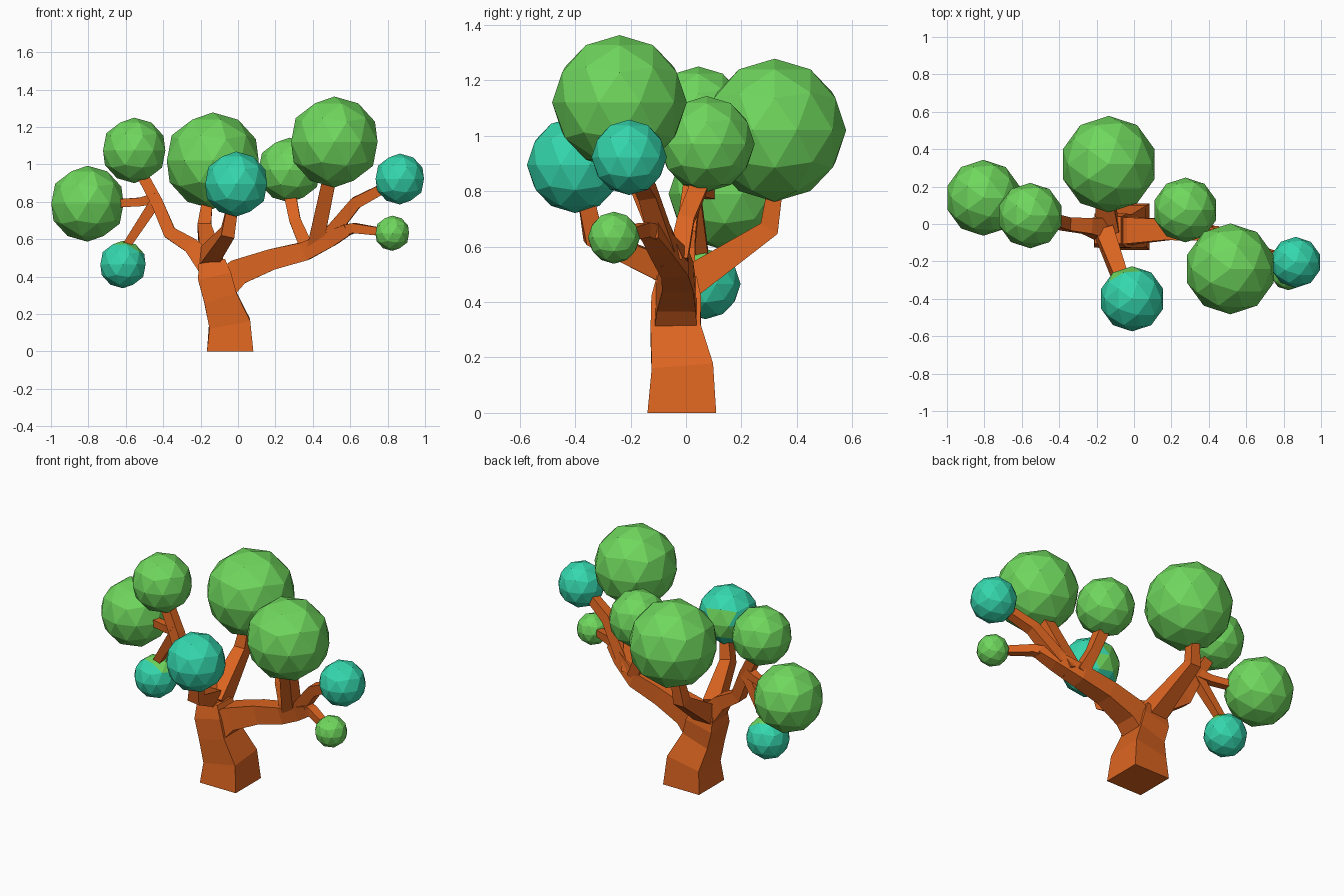
import bpy, bmesh
from mathutils import Vector

if "Cube" in bpy.data.objects:
    bpy.data.objects.remove(bpy.data.objects["Cube"])


def material(name, color):
    m = bpy.data.materials.new(name)
    m.diffuse_color = (*color, 1)
    m.use_nodes = True
    m.node_tree.nodes["Principled BSDF"].inputs["Base Color"].default_value = m.diffuse_color
    return m


BARK = material("bark", (0.72, 0.13, 0.015))
GREEN = material("green_leaf", (0.16, 0.68, 0.11))
TEAL = material("teal_leaf", (0.035, 0.68, 0.42))
X, Y = Vector((1, 0, 0)), Vector((0, 1, 0))


def finish(bm, name, mats):
    me = bpy.data.meshes.new(name)
    bm.to_mesh(me)
    bm.free()
    for m in mats:
        me.materials.append(m)
    ob = bpy.data.objects.new(name, me)
    bpy.context.collection.objects.link(ob)
    return ob


def limb(name, pts, ref=Y):
    """Square-section tapered tube through (x, y, z, half_width) points."""
    bm = bmesh.new()
    P = [Vector(p[:3]) for p in pts]
    rings = []
    for i, p in enumerate(P):
        dirs = []
        if i > 0:
            dirs.append((p - P[i - 1]).normalized())
        if i < len(P) - 1:
            dirs.append((P[i + 1] - p).normalized())
        t = sum(dirs, Vector()).normalized()
        u = (ref - t * ref.dot(t)).normalized()
        v = t.cross(u)
        h = pts[i][3]
        ring = []
        for a, b in ((-1, -1), (1, -1), (1, 1), (-1, 1)):
            c = p + u * a * h + v * b * h
            if i == 0 and p.z == 0:
                c.z = 0
            ring.append(bm.verts.new(c))
        rings.append(ring)
    for r, s in zip(rings, rings[1:]):
        for k in range(4):
            n = (k + 1) % 4
            bm.faces.new((r[k], r[n], s[n], s[k]))
    bm.faces.new(rings[0][::-1])
    bm.faces.new(rings[-1])
    bmesh.ops.recalc_face_normals(bm, faces=bm.faces)
    return finish(bm, name, [BARK])


def foliage(name, center, r, mat, patch=None):
    """Faceted leaf ball; faces turned towards 'patch' stay green."""
    bm = bmesh.new()
    bmesh.ops.create_icosphere(bm, subdivisions=2, radius=r)
    bm.normal_update()
    if patch:
        d = Vector(patch).normalized()
        for f in bm.faces:
            if f.normal.dot(d) > 0.8:
                f.material_index = 1
    ob = finish(bm, name, [mat, GREEN])
    ob.location = center


# Trunk
limb("trunk", [(-.042, -.015, 0, .124), (-.045, -.013, .15, .111),
               (-.095, -.038, .29, .09), (-.125, -.035, .40, .09),
               (-.14, -.033, .48, .072)])

# Right side: main bough and its branches
limb("right_bough", [(-.10, -.038, .33, .08), (.0, -.035, .425, .07),
                     (.18, -.03, .492, .056), (.36, -.04, .537, .05),
                     (.50, -.09, .605, .042), (.59, -.13, .655, .032)])
limb("right_low_twig", [(.55, -.11, .64, .032), (.62, -.15, .66, .026),
                        (.80, -.25, .635, .02)])
limb("right_outer_branch", [(.47, -.08, .60, .04), (.63, -.14, .795, .032),
                            (.82, -.195, .895, .025)])
limb("right_tall_branch", [(.41, -.05, .55, .042), (.49, -.21, .93, .036)])
limb("right_inner_branch", [(.37, -.03, .55, .036), (.305, .0, .70, .03),
                            (.275, .06, .85, .033)])

# Left side: main bough and its twigs
limb("left_bough", [(-.14, -.03, .44, .065), (-.25, -.01, .565, .042),
                    (-.365, 0, .635, .035), (-.435, .02, .80, .032),
                    (-.51, .035, .94, .03)])
limb("left_outer_twig", [(-.43, .02, .82, .03), (-.52, .05, .80, .023),
                         (-.68, .1, .79, .022)])
limb("left_drooping_twig", [(-.435, .02, .81, .03), (-.60, .06, .56, .022)])

# Branches reaching to the back and the front
limb("back_branch", [(-.14, -.02, .45, .06), (-.18, .30, .665, .036),
                     (-.165, .32, .80, .028)], X)
limb("front_branch", [(-.16, -.04, .50, .05), (-.055, -.335, .635, .036),
                      (-.03, -.36, .77, .03)], X)

# Green foliage: center and radius
for i, (x, y, z, r) in enumerate([
        (-.805, .14, .79, .203), (-.555, .045, 1.075, .175),
        (-.135, .32, 1.02, .258), (.275, .075, .97, .173),
        (.515, -.24, 1.12, .243), (.825, -.26, .632, .094)]):
    foliage(f"green_foliage_{i + 1}", (x, y, z), r, GREEN)

# Teal foliage
foliage("teal_foliage_left", (-.615, .07, .465, )[:3], .127, TEAL, (.3, -.05, 1))
foliage("teal_foliage_front", (-.01, -.4, .895), .174, TEAL, (-.3, .9, -.1))
foliage("teal_foliage_right", (.865, -.205, .922), .136, TEAL)
